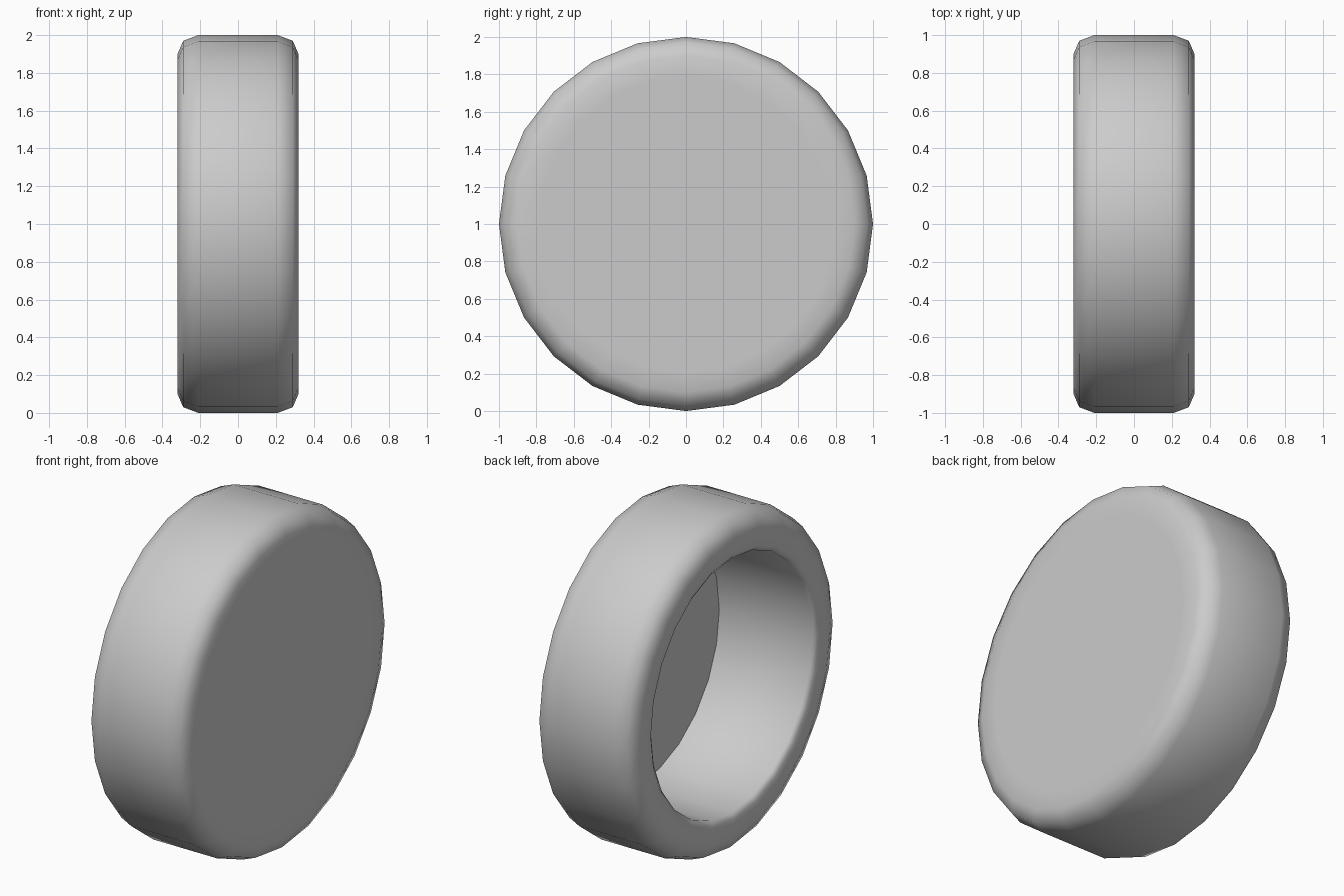
import bpy, bmesh, math
from mathutils import Matrix, Vector

if "Cube" in bpy.data.objects:
    bpy.data.objects.remove(bpy.data.objects["Cube"])

SIDES = 24
# (x, radius) profile: closed outer cap, rounded tread, open hub side, inner wall, floor
profile = [(0.32, 0), (0.32, 0.79), (0.32, 0.90), (0.29, 0.97), (0.21, 1.0),
           (-0.21, 1.0), (-0.29, 0.97), (-0.32, 0.90), (-0.32, 0.79),
           (-0.30, 0.76), (0.312, 0.76), (0.312, 0)]

# Tyre with covered outer face, spun around the x axis
bm = bmesh.new()
verts = [bm.verts.new((x, 0, r)) for x, r in profile]
edges = [bm.edges.new(pair) for pair in zip(verts, verts[1:])]
bmesh.ops.spin(bm, geom=verts + edges, cent=(0, 0, 0), axis=(1, 0, 0),
               angle=math.tau, steps=SIDES, use_merge=False)
bmesh.ops.remove_doubles(bm, verts=bm.verts[:], dist=0.001)
bmesh.ops.recalc_face_normals(bm, faces=bm.faces[:])
bmesh.ops.translate(bm, verts=bm.verts[:], vec=(0, 0, 1))

mesh = bpy.data.meshes.new("wheel")
bm.to_mesh(mesh)
bm.free()
wheel = bpy.data.objects.new("wheel", mesh)
bpy.context.collection.objects.link(wheel)

# Smooth rounded shoulders, crisp corner inside the recess
bpy.context.view_layer.objects.active = wheel
wheel.select_set(True)
bpy.ops.object.shade_smooth_by_angle(angle=math.radians(60))
